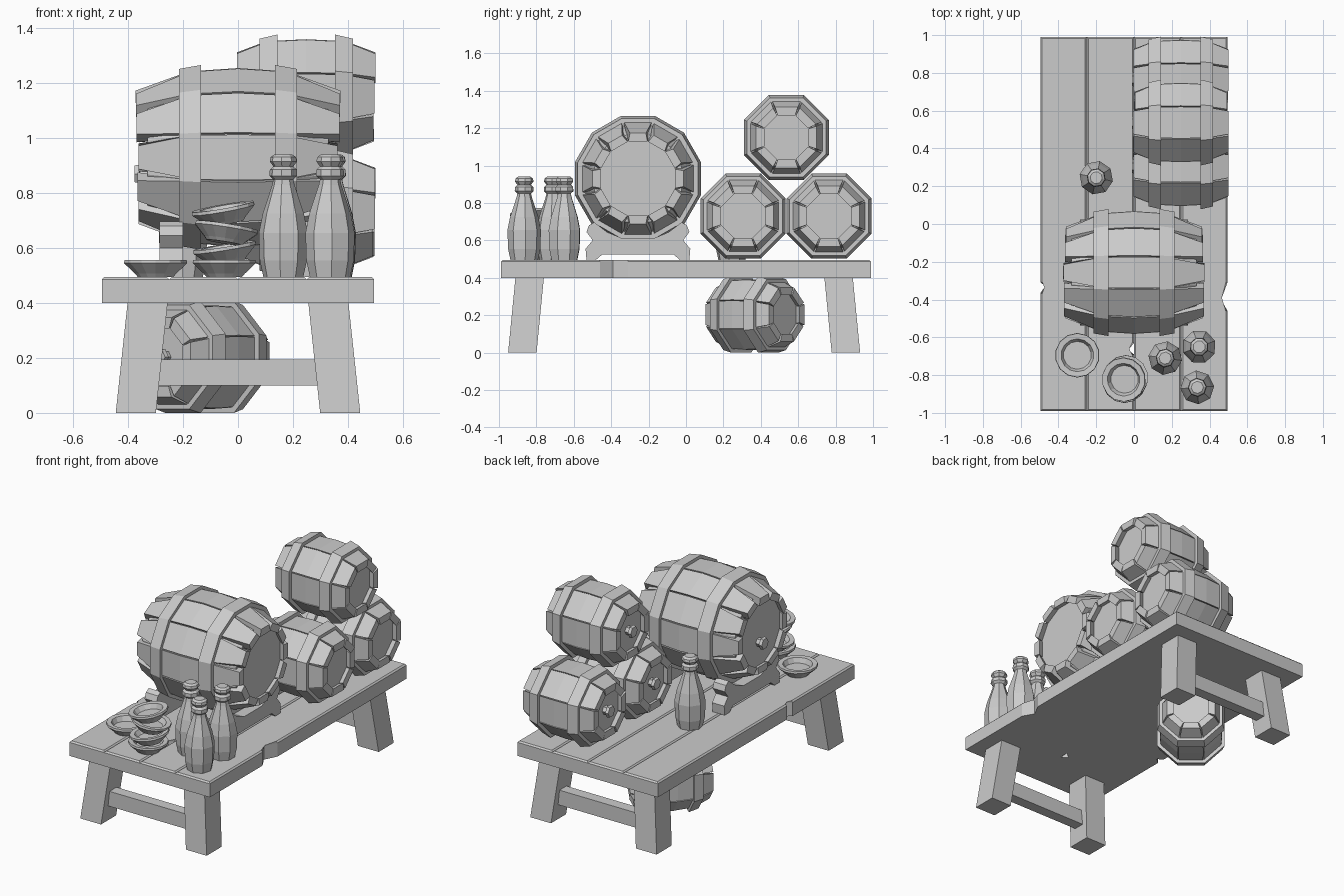
import bpy, bmesh, random
from math import pi, cos, sin, tan, radians
from mathutils import Matrix, Vector

if "Cube" in bpy.data.objects:
    bpy.data.objects.remove(bpy.data.objects["Cube"])

random.seed(4)


def finish(name, bm, mat=Matrix()):
    bmesh.ops.recalc_face_normals(bm, faces=bm.faces)
    me = bpy.data.meshes.new(name)
    bm.to_mesh(me)
    bm.free()
    ob = bpy.data.objects.new(name, me)
    ob.matrix_world = mat
    bpy.context.collection.objects.link(ob)
    return ob


def loft(bm, rings, closed=False):
    """Skin a list of vertex rings; cap the ends, or join last ring to first."""
    vs = [[bm.verts.new(p) for p in r] for r in rings]
    n = len(vs[0])
    pairs = list(zip(vs, vs[1:])) + ([(vs[-1], vs[0])] if closed else [])
    for a, b in pairs:
        for i in range(n):
            bm.faces.new((a[i], a[(i + 1) % n], b[(i + 1) % n], b[i]))
    if not closed:
        bm.faces.new(vs[0][::-1])
        bm.faces.new(vs[-1])


def lathe(bm, profile, n, closed=False, off=(0, 0)):
    """Profile of (height, distance to flat) turned about z."""
    rings = []
    for z, a in profile:
        r = a / cos(pi / n)
        rings.append([(off[0] + r * cos((2 * i + 1) * pi / n),
                       off[1] + r * sin((2 * i + 1) * pi / n), z) for i in range(n)])
    loft(bm, rings, closed)


def prism(bm, pts, lo, hi, axis='Z', bevel=0):
    """Extrude an outline along z or x; optionally bevel the top rim."""
    put = (lambda p, h: (p[0], p[1], h)) if axis == 'Z' else (lambda p, h: (h, p[0], p[1]))
    loft(bm, [[put(p, lo) for p in pts], [put(p, hi) for p in pts]])
    if bevel:
        top = [e for e in bm.edges if all(abs(v.co.z - hi) < 1e-5 for v in e.verts)]
        bmesh.ops.bevel(bm, geom=top, offset=bevel, segments=1, affect='EDGES')


def barrel(name, pos, turn, n, h, k, ends, q, mid, t, gaps, hoop, scale=1, drop=0):
    mat = (Matrix.Translation(pos) @ Matrix.Rotation(turn, 4, 'Z')
           @ Matrix.Rotation(pi / 2, 4, 'Y') @ Matrix.Scale(scale, 4))
    stations = [(-h, ends), (-k, q), (0, mid), (k, q), (h, ends)]
    # separate staves with tapering gaps
    bm = bmesh.new()
    for s in range(n):
        rot = Matrix.Rotation(2 * pi * s / n, 3, 'Z')
        stretch = 1 + random.uniform(-.02, .025)
        rings = []
        for z, a in stations:
            g = (gaps[1] if abs(z) == h else gaps[0]) / 2
            w, wi = a * tan(pi / n) - g, (a - t) * tan(pi / n) - .002
            rings.append([rot @ Vector(p) for p in
                          ((a, -w, z * stretch), (a, w, z * stretch),
                           (a - t, wi, z * stretch), (a - t, -wi, z * stretch))])
        loft(bm, rings)
    finish(name + "_staves", bm, mat)
    # inner core that forms the recessed heads
    bm = bmesh.new()
    d = .035
    lathe(bm, [(-h + d, ends - .01), (-k, q - .018), (0, mid - .018),
               (k, q - .018), (h - d, ends - .01)], n)
    finish(name + "_heads", bm, mat)
    # two hoops
    bm = bmesh.new()
    z0, z1, a0, a1 = hoop
    for s in (-1, 1):
        lathe(bm, [(s * z0, a0 - .04), (s * z0, a0), (s * z1, a1), (s * z1, a1 - .04)], n, True)
    finish(name + "_hoops", bm, mat)
    # bung tap on one head
    bm = bmesh.new()
    lathe(bm, [(-h + d + .01, .024), (-h + .008, .022), (-h + .006, .034),
               (-h - .012, .03)], 6, off=(drop, 0))
    finish(name + "_tap", bm, mat)


# table planks, with chipped edges
E, Y = .495, .99
planks = [
    [(-E, -Y), (-.25, -Y), (-.25, Y), (-E, Y), (-E, -.31), (-.46, -.335), (-E, -.365)],
    [(-.25, -Y), (0, -Y), (0, -.69), (-.04, -.66), (0, -.63), (0, Y), (-.25, Y)],
    [(0, -Y), (.25, -Y), (.25, Y), (0, Y)],
    [(.25, -Y), (E, -Y), (E, -.46), (.455, -.39), (E, -.31), (E, Y), (.25, Y)],
]
for i, pts in enumerate(planks):
    bm = bmesh.new()
    prism(bm, pts, .40, .495, bevel=.009)
    finish(f"table_plank_{i + 1}", bm)

# splayed legs and stretchers
for sy, end in ((-1, "front"), (1, "back")):
    for sx, side in ((-1, "left"), (1, "right")):
        bm = bmesh.new()
        rings = []
        for z, cx, cy in ((0, .372, .865), (.41, .328, .825)):
            cx, cy = sx * cx, sy * cy - .01
            rings.append([(cx + a * .073, cy + b * .076, z)
                          for a, b in ((-1, -1), (1, -1), (1, 1), (-1, 1))])
        loft(bm, rings)
        finish(f"{end}_{side}_leg", bm)
    bm = bmesh.new()
    y = sy * .85 - .01
    prism(bm, [(y - .035, .10), (y + .035, .10), (y + .035, .195), (y - .035, .195)], -.32, .32, 'X')
    finish(f"{end}_stretcher", bm)

# large barrel and its cradles
barrel("large_barrel", (0, -.257, .93), 0, 12, .365, .175, .243, .313, .325, .045,
       (.008, .045), (.135, .215, .336, .322), drop=.06)
half = [(.235, .495), (.235, .52), (.265, .535), (.28, .555), (.242, .60), (.275, .645), (.262, .68)]
arc = [(.33 * sin(a), .93 - .33 * cos(a)) for a in [radians(d) for d in (45, 30, 15)]]
right = [(.215, .495)] + half[1:] + arc
cradle = ([(.19, .525)] + [(.225, .495), (.275, .495)] + half[3:] + arc)
outline = [(y - .257, z) for y, z in cradle] + [(-y - .257, z) for y, z in cradle[::-1]]
for sx, side in ((-1, "left"), (1, "right")):
    bm = bmesh.new()
    prism(bm, outline, sx * .20, sx * .285, 'X')
    finish(f"{side}_barrel_cradle", bm)

# three stacked kegs and one lying under the table
keg = (8, .247, .14, .162, .203, .21, .045, (.006, .012), (.105, .17, .227, .212))
for i, (y, z) in enumerate(((.305, .73), (.765, .73), (.537, 1.15))):
    barrel(f"keg_{i + 1}", (.248, y, z), 0, *keg)
barrel("keg_under_table", (-.14, .367, .203), radians(50), *keg, scale=.895)

# bottles
bottle = [(0, .068), (.06, .08), (.16, .083), (.23, .07), (.335, .038), (.355, .034), (.368, .047),
          (.39, .046), (.402, .034), (.42, .046), (.436, .043), (.446, .03)]
for i, (x, y) in enumerate(((.165, -.71), (.345, -.65), (.335, -.865), (-.2, .245))):
    bm = bmesh.new()
    lathe(bm, bottle, 8)
    finish(f"bottle_{i + 1}", bm,
           Matrix.Translation((x, y, .495)) @ Matrix.Rotation(.25 + i * .5, 4, 'Z'))

# bowls: one alone, the others in a tilted stack
bowl = [(0, .065), (.012, .075), (.05, .115), (.062, .113), (.06, .085), (.03, .072)]
for i, (x, y, z, tilt, lean) in enumerate(((-.3, -.695, .495, 0, 0), (-.05, -.83, .495, 0, 0),
                                           (-.04, -.82, .548, -9, 3), (-.05, -.815, .62, 9, -4),
                                           (-.045, -.82, .69, -10, 4))):
    bm = bmesh.new()
    lathe(bm, bowl, 14)
    finish(f"bowl_{i + 1}", bm, Matrix.Translation((x, y, z))
           @ Matrix.Rotation(radians(tilt), 4, 'Y') @ Matrix.Rotation(radians(lean), 4, 'X'))
